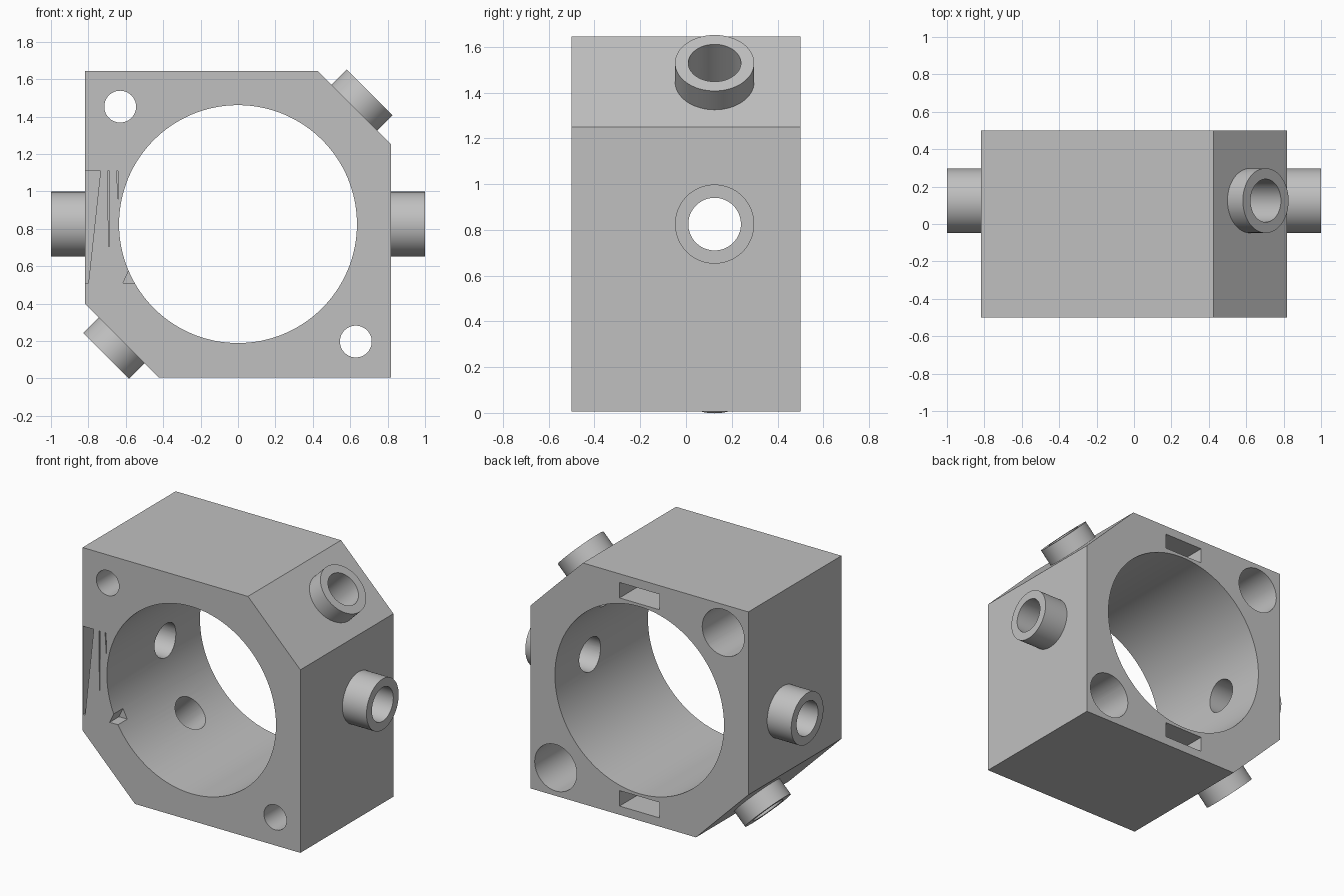
import bpy
import bmesh
import math
from mathutils import Matrix, Vector

MID = 0.825      # height of the bore axis
HALF = 0.819     # half width of the block
PORT_Y = 0.125   # depth position of the side ports

cube = bpy.data.objects.get("Cube")
if cube:
    bpy.data.objects.remove(cube, do_unlink=True)

grey = bpy.data.materials.new("plain grey")
grey.use_nodes = True
GREY = (0.53, 0.53, 0.53, 1)
grey.diffuse_color = GREY
grey.node_tree.nodes["Principled BSDF"].inputs["Base Color"].default_value = GREY


def finish(name, bm):
    bmesh.ops.recalc_face_normals(bm, faces=bm.faces)
    mesh = bpy.data.meshes.new(name)
    bm.to_mesh(mesh)
    bm.free()
    mesh.materials.append(grey)
    obj = bpy.data.objects.new(name, mesh)
    bpy.context.collection.objects.link(obj)
    return obj


def prism(name, outline, y0, y1):
    """Extrude an outline of (x, height from bore axis) along y."""
    bm = bmesh.new()
    face = bm.faces.new([bm.verts.new((x, y0, z + MID)) for x, z in outline])
    side = bmesh.ops.extrude_face_region(bm, geom=[face])["geom"]
    verts = [v for v in side if isinstance(v, bmesh.types.BMVert)]
    bmesh.ops.translate(bm, verts=verts, vec=(0, y1 - y0, 0))
    return finish(name, bm)


def rod(name, start, end, radius, sides=64):
    start, end = Vector(start), Vector(end)
    axis = end - start
    turn = axis.to_track_quat('Z', 'Y').to_matrix().to_4x4()
    bm = bmesh.new()
    bmesh.ops.create_cone(bm, cap_ends=True, segments=sides, radius1=radius,
                          radius2=radius, depth=axis.length,
                          matrix=Matrix.Translation((start + end) / 2) @ turn)
    return finish(name, bm)


def cut(target, cutter):
    cutter.hide_render = True
    mod = target.modifiers.new("cut", 'BOOLEAN')
    mod.operation = 'DIFFERENCE'
    mod.solver = 'EXACT'
    mod.object = cutter
    bpy.context.view_layer.objects.active = target
    bpy.ops.object.modifier_apply(modifier=mod.name)
    bpy.data.objects.remove(cutter, do_unlink=True)


def smooth(obj):
    bpy.ops.object.select_all(action='DESELECT')
    obj.select_set(True)
    bpy.context.view_layer.objects.active = obj
    bpy.ops.object.shade_smooth_by_angle(angle=math.radians(30))


# Block with two opposite corners chamfered
C = 0.425
body = prism("body", [(-HALF, HALF), (C, HALF), (HALF, C),
                      (HALF, -HALF), (-C, -HALF), (-HALF, -C)], -0.5, 0.5)

# Main bore
cut(body, rod("bore_cutter", (0, -0.6, MID), (0, 0.6, MID), 0.636, 128))

for s in (-1, 1):
    # Bolt hole, wider from the back
    x, z = s * 0.63, MID - s * 0.628
    cut(body, rod("bolt_cutter", (x, -0.6, z), (x, 0.6, z), 0.085))
    cut(body, rod("counterbore_cutter", (x, -0.3, z), (x, 0.6, z), 0.158))
    # Nut slot in the back
    z0, z1 = s * 0.655, s * 0.76
    cut(body, prism("slot_cutter", [(-0.15, z0), (0.15, z0), (0.15, z1), (-0.15, z1)],
                    0.3, 0.6))

# Ports: straight ones at the sides, slanted ones on the chamfers
d = math.sqrt(0.5)
ports = {"left_port": (1, 0, HALF, 1.0), "right_port": (-1, 0, HALF, 1.0),
         "upper_port": (d, d, 0.879, 0.996), "lower_port": (-d, -d, 0.879, 0.996)}
for name, (dx, dz, base, tip) in ports.items():
    def along(t):
        return (dx * t, PORT_Y, MID + dz * t)
    tube = rod(name, along(base), along(tip), 0.173)
    cut(tube, rod("tube_cutter", along(0.4), along(1.2), 0.115))
    cut(body, rod("port_cutter", along(0.4), along(1.2), 0.115))
    smooth(tube)

# Narrow openings in the front beside the bore
top, low = 0.285, -0.315
openings = [
    ([(-0.816, top), (-0.735, top), (-0.80, low), (-0.816, low)], -0.02),
    ([(-0.697, top), (-0.687, top), (-0.687, -0.12), (-0.692, -0.12)], -0.4),
    ([(-0.65, top), (-0.642, top), (-0.638, 0.1)], -0.4),
    ([(-0.615, low), (-0.58, -0.24), (-0.54, low)], -0.4),
]
for outline, depth in openings:
    cut(body, prism("opening_cutter", outline, -0.6, depth))
smooth(body)
